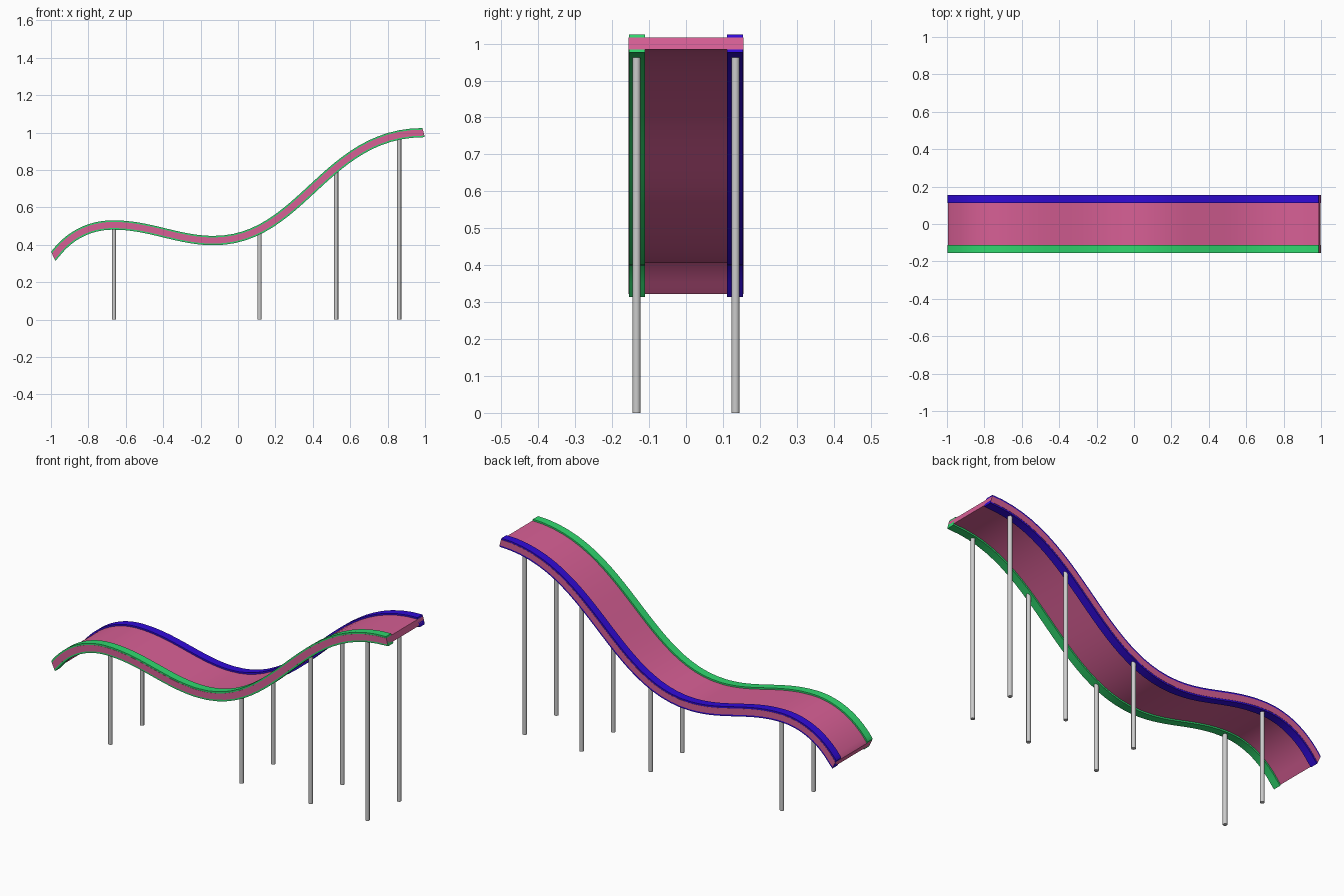
import bpy, bmesh, math
from mathutils import Vector
from mathutils.geometry import interpolate_bezier

if "Cube" in bpy.data.objects:
    bpy.data.objects.remove(bpy.data.objects["Cube"])


def material(name, rgb):
    m = bpy.data.materials.new(name)
    m.diffuse_color = (*rgb, 1)
    m.use_nodes = True
    m.node_tree.nodes["Principled BSDF"].inputs["Base Color"].default_value = m.diffuse_color
    return m


PINK = material("pink", (0.68, 0.115, 0.30))
GREEN = material("green", (0.03, 0.68, 0.156))
BLUE = material("blue", (0.03, 0.003, 0.68))

# slide centre line in the xz plane: exit, hump, dip, top
knots = [((-.987, .337), (-.90, .46), (-.78, .507), (-.665, .506)),
         ((-.665, .506), (-.47, .506), (-.32, .423), (-.13, .423)),
         ((-.13, .423), (.34, .423), (.465, 1.0), (.9925, 1.0))]
path = []
for k in knots:
    seg = interpolate_bezier(*[Vector((p[0], 0, p[1])) for p in k], 25)
    path += seg if not path else seg[1:]

# normals along the path; the end cuts are slightly skewed
normals = []
for i in range(len(path)):
    t = (path[min(i + 1, len(path) - 1)] - path[max(i - 1, 0)]).normalized()
    normals.append(Vector((-t.z, 0, t.x)))
for i, deg in ((0, 25), (-1, 15)):
    a = math.radians(deg)
    normals[i] = Vector((-math.sin(a), 0, math.cos(a)))


def sweep(name, y0, y1, half, mat):
    """Rectangular section swept along the slide path."""
    bm = bmesh.new()
    section = [(y0, -half), (y1, -half), (y1, half), (y0, half)]
    rings = [[bm.verts.new(p + n * h + Vector((0, y, 0))) for y, h in section]
             for p, n in zip(path, normals)]
    for a, b in zip(rings, rings[1:]):
        for j in range(4):
            k = (j + 1) % 4
            bm.faces.new((a[j], a[k], b[k], b[j]))
    bm.faces.new(rings[0])
    bm.faces.new(rings[-1])
    bmesh.ops.recalc_face_normals(bm, faces=bm.faces)
    me = bpy.data.meshes.new(name)
    bm.to_mesh(me)
    bm.free()
    me.materials.append(mat)
    ob = bpy.data.objects.new(name, me)
    bpy.context.collection.objects.link(ob)
    smooth(ob)


def smooth(ob):
    bpy.ops.object.select_all(action='DESELECT')
    ob.select_set(True)
    bpy.context.view_layer.objects.active = ob
    bpy.ops.object.shade_smooth_by_angle(angle=math.radians(35))


# sliding bed, showing as a stripe on the outside of the rails
sweep("slide_bed", -.156, .156, .0165, PINK)
# side rails
sweep("front_rail", -.155, -.111, .025, GREEN)
sweep("back_rail", .111, .155, .025, BLUE)

# support posts in pairs
for i, (x, top) in enumerate([(-.663, .485), (.115, .463), (.525, .80), (.862, .962)]):
    for side, y in (("front", -.134), ("back", .134)):
        bpy.ops.mesh.primitive_cylinder_add(vertices=16, radius=.011, depth=top,
                                            location=(x, y, top / 2))
        ob = bpy.context.object
        ob.name = f"{side}_post_{i + 1}"
        smooth(ob)
